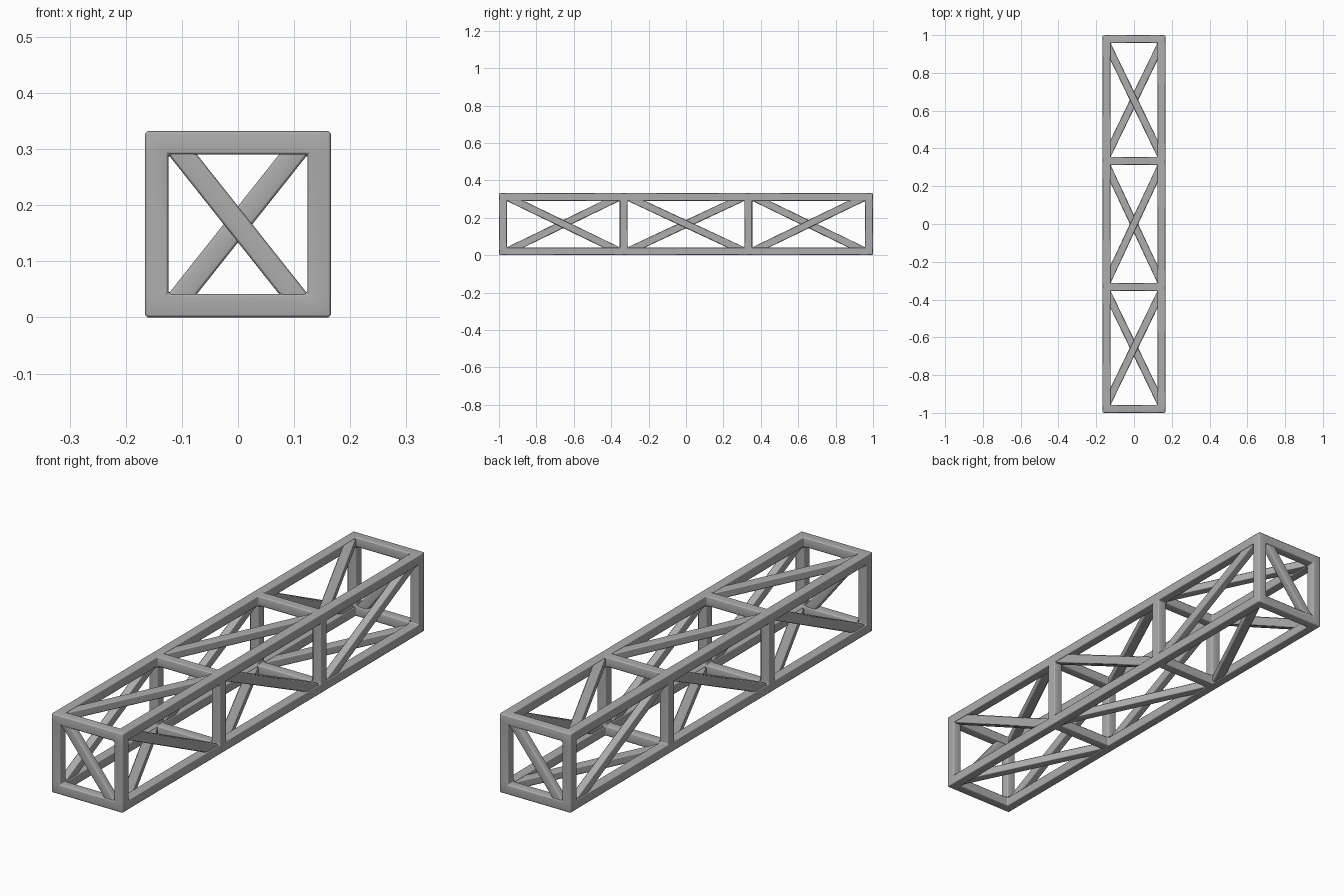
import bpy, bmesh, math
from mathutils import Vector, Matrix

if "Cube" in bpy.data.objects:
    bpy.data.objects.remove(bpy.data.objects["Cube"])

W, H, T = 0.166, 0.332, 0.042      # half width, height, bar thickness
MID = 1 / 3                        # y of the inner frames
BAND, DEPTH, BEV = 0.040, 0.034, 0.005

steel = bpy.data.materials.new("grey metal")
steel.diffuse_color = (0.42, 0.42, 0.42, 1)
steel.use_nodes = True
steel.node_tree.nodes["Principled BSDF"].inputs["Base Color"].default_value = steel.diffuse_color


def finish(bm, name):
    """Chamfer the sharp edges and turn the bmesh into a smooth shaded object."""
    bmesh.ops.recalc_face_normals(bm, faces=bm.faces)
    sharp = [e for e in bm.edges if len(e.link_faces) == 2 and e.calc_face_angle() > 0.5]
    bmesh.ops.bevel(bm, geom=sharp, offset=BEV, segments=1, affect='EDGES',
                    profile=0.5, clamp_overlap=True)
    me = bpy.data.meshes.new(name)
    bm.to_mesh(me)
    bm.free()
    me.materials.append(steel)
    me.polygons.foreach_set("use_smooth", [True] * len(me.polygons))
    ob = bpy.data.objects.new(name, me)
    bpy.context.collection.objects.link(ob)
    wn = ob.modifiers.new("even shading", 'WEIGHTED_NORMAL')
    wn.weight = 100
    return ob


# Main frame: outer skin of a grid of cells, solid where bars run
h = T / 2
grid = [[-W, -W + T, W - T, W],
        [-1, -1 + T, -MID - h, -MID + h, MID - h, MID + h, 1 - T, 1],
        [0, T, H - T, H]]
n = [len(g) - 1 for g in grid]


def solid(c):
    if any(not 0 <= c[a] < n[a] for a in range(3)):
        return False
    return sum(c[a] % 2 == 0 for a in range(3)) >= 2


bm = bmesh.new()
verts = {}


def vert(key):
    if key not in verts:
        verts[key] = bm.verts.new([grid[a][key[a]] for a in range(3)])
    return verts[key]


for i in range(n[0]):
    for j in range(n[1]):
        for k in range(n[2]):
            c = (i, j, k)
            if not solid(c):
                continue
            for a in range(3):
                for s in (0, 1):
                    nb = list(c)
                    nb[a] += 2 * s - 1
                    if solid(nb):
                        continue
                    b, d = (a + 1) % 3, (a + 2) % 3
                    loop = []
                    for p, q in ((0, 0), (1, 0), (1, 1), (0, 1)):
                        key = list(c)
                        key[a] += s
                        key[b] += p
                        key[d] += q
                        loop.append(vert(tuple(key)))
                    bm.faces.new(loop if s else loop[::-1])
finish(bm, "main_frame")


# Diagonal braces: flat bars fitted corner to corner in each panel
def brace(name, centre, u, v, lu, lv, sign):
    """u, v: panel axes; lu, lv: clear opening; sign: +1 rises along u."""
    cut = BAND
    for _ in range(30):
        cut = BAND * math.hypot(lu - cut, lv) / lv
    u, v = Vector(u), Vector(v) * sign
    d = (u * (lu - cut) + v * lv).normalized()
    nrm = u.cross(v)
    p = nrm.cross(d)
    length = 2 * (u * lu / 2 + v * lv / 2).dot(d) + 0.008
    m = Matrix((d * length, p * BAND, nrm * DEPTH)).transposed().to_4x4()
    bm = bmesh.new()
    bmesh.ops.create_cube(bm, size=1, matrix=Matrix.Translation(centre) @ m)
    finish(bm, name)


X, Y, Z = (1, 0, 0), (0, 1, 0), (0, 0, 1)
ox, oz = 2 * (W - T), H - 2 * T
bays = [("front", -1 + T, -MID - h, 1), ("middle", -MID + h, MID - h, 1),
        ("back", MID + h, 1 - T, -1)]
for bay, y0, y1, s in bays:
    yc, ly = (y0 + y1) / 2, y1 - y0
    for side, e in (("right", 1), ("left", -1)):
        brace(f"{bay}_{side}_brace", (e * (W - h), yc, H / 2), Y, Z, ly, oz, -s * e)
    for side, z, e in (("top", H - h, 1), ("bottom", h, -1)):
        brace(f"{bay}_{side}_brace", (0, yc, z), Y, X, ly, ox, s * e)
for side, e in (("front", -1), ("back", 1)):
    brace(f"{side}_end_brace", (0, e * (1 - h), H / 2), X, Z, ox, oz, e)
